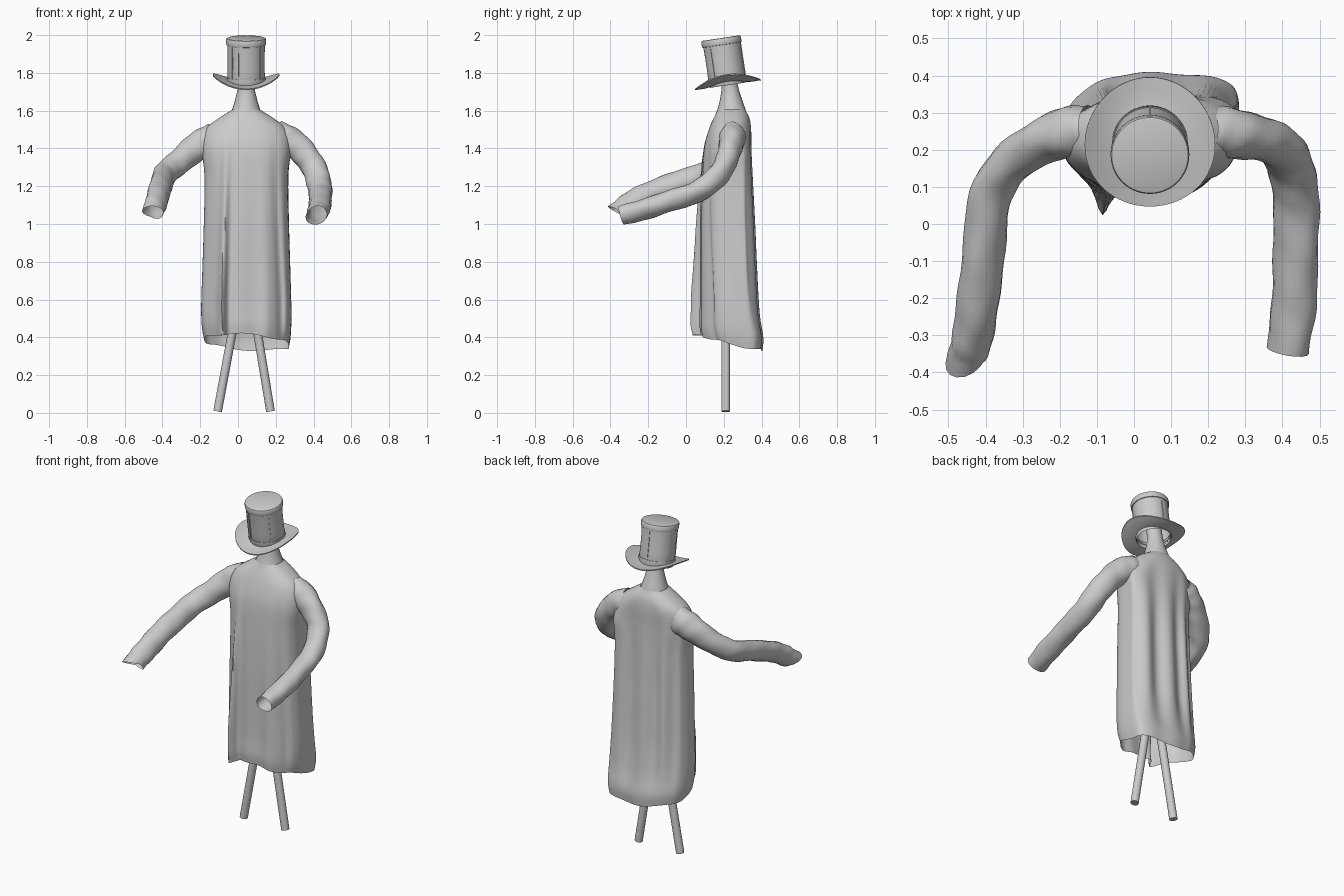
import bpy, bmesh, math
from math import sin, cos, pi, exp
from mathutils import Vector, Matrix

if "Cube" in bpy.data.objects:
    bpy.data.objects.remove(bpy.data.objects["Cube"])

grey = bpy.data.materials.new("plain grey")
grey.diffuse_color = (0.6, 0.6, 0.6, 1)
grey.use_nodes = True
grey.node_tree.nodes["Principled BSDF"].inputs["Base Color"].default_value = grey.diffuse_color


def make(name, rings, cap_start=False, cap_end=False, angle=40, matrix=None):
    """Skin a list of equal rings of points into one object."""
    bm = bmesh.new()
    vs = [[bm.verts.new(p) for p in ring] for ring in rings]
    n = len(rings[0])
    for a, b in zip(vs, vs[1:]):
        for i in range(n):
            j = (i + 1) % n
            bm.faces.new((a[i], a[j], b[j], b[i]))
    if cap_start:
        bm.faces.new(vs[0][::-1])
    if cap_end:
        bm.faces.new(vs[-1])
    bmesh.ops.recalc_face_normals(bm, faces=bm.faces)
    me = bpy.data.meshes.new(name)
    bm.to_mesh(me)
    bm.free()
    me.materials.append(grey)
    ob = bpy.data.objects.new(name, me)
    bpy.context.collection.objects.link(ob)
    if matrix:
        ob.matrix_world = matrix
    bpy.ops.object.select_all(action='DESELECT')
    ob.select_set(True)
    bpy.context.view_layer.objects.active = ob
    bpy.ops.object.shade_smooth_by_angle(angle=math.radians(angle))
    return ob


def spline(pts, steps):
    """Smooth interpolation through tuples of numbers."""
    P = [Vector(p) for p in pts]
    P = [2 * P[0] - P[1]] + P + [2 * P[-1] - P[-2]]
    out = []
    for i in range(1, len(P) - 2):
        a, b, c, d = P[i - 1:i + 3]
        for s in range(steps):
            t = s / steps
            out.append(0.5 * (2 * b + (c - a) * t + (2 * a - 5 * b + 4 * c - d) * t * t
                              + (3 * b - a - 3 * c + d) * t ** 3))
    return out + [P[-2]]


def tube(name, pts, steps=5, n=16, wrinkle=0.0, caps=False, flare=0.0, flat=1.0):
    """Tube through (x, y, z, radius) points, optionally narrower than tall."""
    path = spline(pts, steps)
    rings, side = [], Vector((0, 0, 1))
    for k, p in enumerate(path):
        q, r = path[max(k - 1, 0)], path[min(k + 1, len(path) - 1)]
        t = (r - q).to_3d().normalized()
        side = (side - t * side.dot(t)).normalized()
        up = t.cross(side)
        ring = []
        for i in range(n):
            a = 2 * pi * i / n
            rad = p.w * (1 + wrinkle * sin(1.3 * k + 2 * a) + wrinkle * cos(0.7 * k - 3 * a))
            v = p.to_3d() + rad * (side * cos(a) + flat * up * sin(a))
            if k == len(path) - 1:           # slanted cuff
                v += t * flare * cos(a)
            ring.append(v)
        rings.append(ring)
    return make(name, rings, caps, caps)


# Gown: height, half width, half depth, centre y
profile = [(1.605, 0.074, 0.072, 0.242), (1.56, 0.145, 0.095, 0.241), (1.50, 0.215, 0.112, 0.233),
           (1.40, 0.235, 0.126, 0.220), (1.25, 0.220, 0.135, 0.218), (1.00, 0.224, 0.145, 0.221),
           (0.75, 0.232, 0.150, 0.227), (0.55, 0.238, 0.156, 0.234), (0.44, 0.234, 0.167, 0.242),
           (0.375, 0.222, 0.162, 0.243)]
rings = []
for z, w, d, cy in spline(profile, 4):
    low = min(max((1.5 - z) / 0.9, 0), 1)
    fold_x = -0.06 - 0.025 * low
    crease_x = 0.19 + 0.04 * low
    ring = []
    for i in range(120):
        a = 2 * pi * i / 120
        c, s = cos(a), sin(a)
        x = 0.043 + w * math.copysign(abs(c) ** 0.88, c)
        y = cy + d * math.copysign(abs(s) ** 0.88, s)
        fade = min(1, max(0, (1.55 - z) / 0.5)) * min(1, max(0.15, (z - 0.4) / 0.3))
        if s > 0:                                    # deep pleats down the back
            y -= 0.014 * fade * s * (1 - cos(11 * (a - pi / 2)))
        else:                                        # front folds
            y += 0.006 * low * s * cos(11 * a)
            y -= 0.085 * low * exp(-((x - fold_x) / 0.022) ** 2) * abs(s)
            y += 0.02 * low * exp(-((x - crease_x) / 0.02) ** 2)
        corner = min(1, max(0, (1.52 - z) / 0.15)) * exp(-((a - 0.75) / 0.4) ** 2)
        x += 0.04 * corner                           # fuller back right corner
        y += 0.018 * corner
        drop = min(1, max(0, (0.75 - z) / 0.36))     # hem hangs lower at the back and right
        hang = 0.04 * s + 0.06 * (x - 0.043) + 0.006 * sin(5 * a)
        ring.append((x, y, z - hang * drop))
    rings.append(ring)
make("gown", rings, angle=60)

# Sleeves with open slanted cuffs
tube("left_sleeve", [(-0.12, 0.252, 1.452, 0.082), (-0.17, 0.247, 1.432, 0.084), (-0.24, 0.225, 1.39, 0.074),
                     (-0.33, 0.165, 1.315, 0.066), (-0.385, 0.08, 1.262, 0.065), (-0.405, -0.07, 1.212, 0.064),
                     (-0.42, -0.21, 1.158, 0.064), (-0.437, -0.31, 1.102, 0.062),
                     (-0.450, -0.36, 1.066, 0.058)], wrinkle=0.025, flare=0.035, flat=0.84)
tube("right_sleeve", [(0.20, 0.25, 1.468, 0.078), (0.26, 0.245, 1.445, 0.080), (0.33, 0.232, 1.395, 0.071),
                      (0.393, 0.207, 1.315, 0.067), (0.424, 0.15, 1.237, 0.067), (0.436, 0.06, 1.172, 0.065),
                      (0.436, -0.08, 1.123, 0.063), (0.43, -0.22, 1.078, 0.063),
                      (0.415, -0.342, 1.045, 0.058)], wrinkle=0.025, flare=0.0, flat=0.86)

# Neck
tube("neck", [(0.043, 0.24, 1.58, 0.084), (0.043, 0.24, 1.61, 0.073), (0.043, 0.237, 1.66, 0.058),
              (0.043, 0.232, 1.72, 0.045), (0.043, 0.222, 1.80, 0.042)], n=24, caps=False)

# Pole legs
for name, foot, top in (("left_leg", -0.108, 0.02), ("right_leg", 0.172, 0.058)):
    tube(name, [(foot, 0.21, 0.008, 0.023), (top, 0.21, 0.70, 0.023)], steps=1, caps=True)

# Top hat, tilted forward
hat = Matrix.Translation((0.043, 0.222, 1.735)) @ Matrix.Rotation(math.radians(8.5), 4, 'X')


def lathe(name, prof, curl=0.0, cap_end=False):
    rings = [[(r * cos(2 * pi * i / 64), r * sin(2 * pi * i / 64),
               z + curl * (r * cos(2 * pi * i / 64) / 0.175) ** 2) for i in range(64)] for r, z in prof]
    return make(name, rings, False, cap_end, 35, hat)


lathe("hat_brim", [(0.098, 0.003), (0.13, -0.001), (0.16, 0.0), (0.176, 0.0), (0.176, 0.006),
                   (0.16, 0.007), (0.13, 0.007), (0.1, 0.012)], curl=0.052)
lathe("hat_crown", [(0.096, 0.0), (0.1, 0.012), (0.098, 0.09), (0.098, 0.16), (0.1, 0.215),
                    (0.104, 0.216), (0.106, 0.222), (0.106, 0.244), (0.103, 0.250), (0.098, 0.252)], cap_end=True)
lathe("hat_ribbon", [(0.097, 0.028), (0.102, 0.028), (0.102, 0.042), (0.097, 0.042)])

# Raised seams up the crown
for k, deg in enumerate((222, 245, 320, 90)):
    a0 = math.radians(deg)
    rings = []
    for z in (0.04, 0.13, 0.216):
        rings.append([(r * cos(a0 + t), r * sin(a0 + t), z)
                      for r, t in ((0.096, -0.03), (0.102, -0.03), (0.102, 0.03), (0.096, 0.03))])
    make("crown_seam_%d" % (k + 1), rings, True, True, 35, hat)
